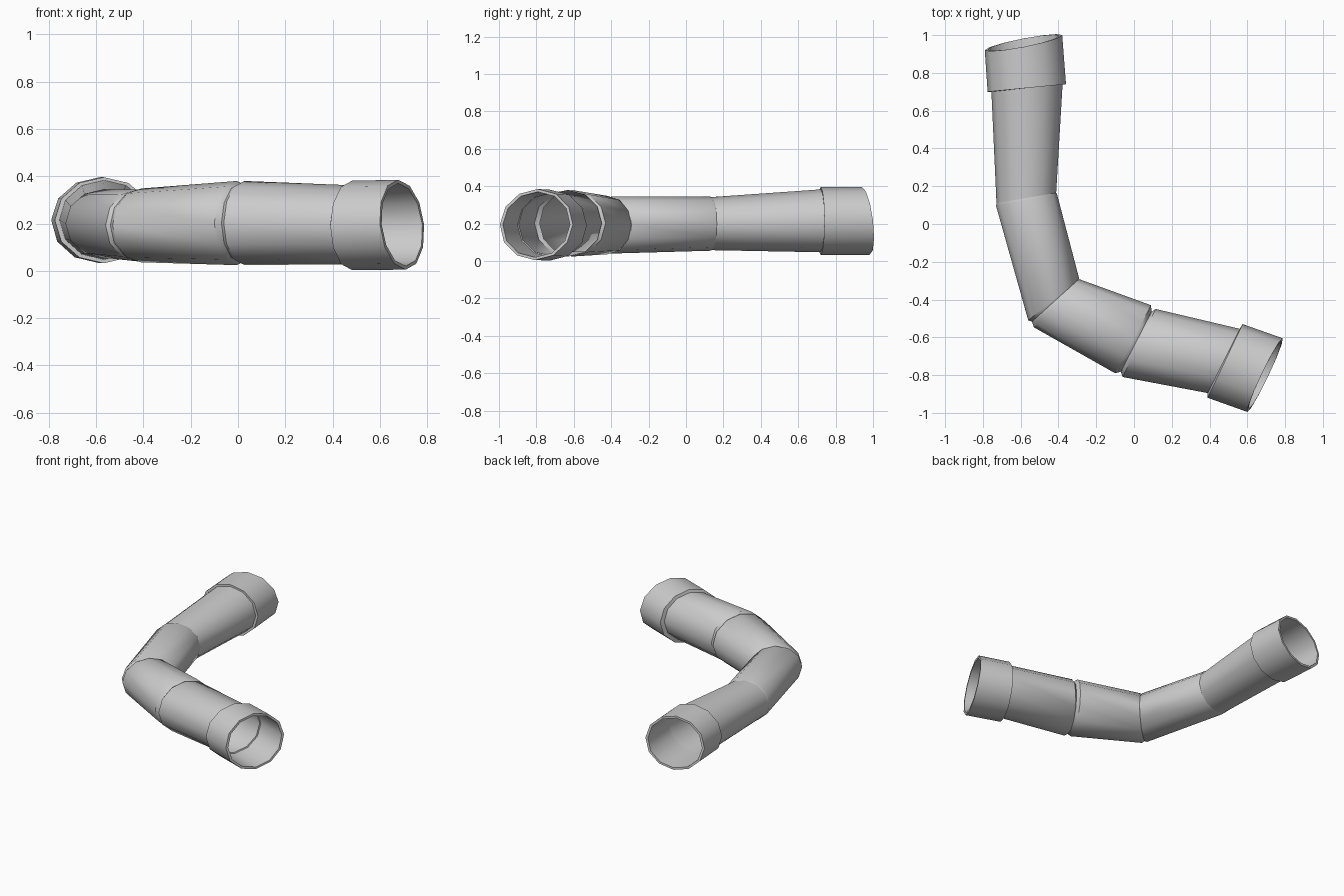
import bpy, bmesh, math
from mathutils import Vector

if "Cube" in bpy.data.objects:
    bpy.data.objects.remove(bpy.data.objects["Cube"])

SIDES = 12


def ring(left, right, cz, rz, tilt=0.0, scale=1.0, shift=(0, 0)):
    """Elliptical cross-section given its two plan-view end points;
    tilt slides the top backwards/forwards along the plan normal."""
    a, b = Vector((*left, 0)), Vector((*right, 0))
    move = Vector((*shift, 0))
    c, h = (a + b) / 2 + move, (b - a) / 2 * scale
    n = Vector((-h.y, h.x, 0)).normalized()
    pts = []
    for i in range(SIDES):
        t = 2 * math.pi * i / SIDES
        s = math.sin(t)
        p = c + h * math.cos(t) + n * tilt * s
        p.z = cz + rz * scale * s
        pts.append(p)
    return pts


def loft(name, rings):
    """Skin a series of rings into an open tube."""
    bm = bmesh.new()
    rows = [[bm.verts.new(p) for p in r] for r in rings]
    for r0, r1 in zip(rows, rows[1:]):
        for i in range(SIDES):
            j = (i + 1) % SIDES
            bm.faces.new((r0[i], r0[j], r1[j], r1[i]))
    bmesh.ops.recalc_face_normals(bm, faces=bm.faces)
    me = bpy.data.meshes.new(name)
    bm.to_mesh(me)
    bm.free()
    ob = bpy.data.objects.new(name, me)
    bpy.context.collection.objects.link(ob)
    bpy.ops.object.select_all(action='DESELECT')
    ob.select_set(True)
    bpy.context.view_layer.objects.active = ob
    bpy.ops.object.shade_smooth_by_angle(angle=math.radians(40))
    return ob


# cross-sections along the pipe, from the back mouth to the front-right mouth
a_top = ring((-0.755, 0.70), (-0.378, 0.74), 0.215, 0.168)
j1 = ring((-0.73, 0.095), (-0.408, 0.16), 0.20, 0.145)
j1_neck = ring((-0.728, 0.11), (-0.412, 0.165), 0.20, 0.142)
b_end = ring((-0.56, -0.51), (-0.29, -0.29), 0.192, 0.152)
j2_neck = ring((-0.54, -0.517), (-0.295, -0.295), 0.192, 0.148)
c_start = ring((-0.53, -0.547), (-0.29, -0.292), 0.192, 0.156)
c_end = ring((-0.10, -0.79), (0.09, -0.43), 0.202, 0.178)
j3_neck = ring((-0.07, -0.782), (0.093, -0.465), 0.202, 0.168)
d_start = ring((-0.06, -0.81), (0.115, -0.45), 0.202, 0.178)
d_end = ring((0.39, -0.895), (0.56, -0.555), 0.195, 0.167)

# pipe lengths with small necks at the mitred joints
loft("pipe_back", [a_top, j1_neck])
loft("pipe_back_bend", [j1_neck, j1, b_end, j2_neck])
loft("pipe_front_bend", [j2_neck, c_start, c_end, j3_neck])
loft("pipe_front", [j3_neck, d_start, d_end])

# socket collars: step, outer wall, rim, inner wall
collars = [
    ("collar_back", a_top,
     ((-0.775, 0.70), (-0.36, 0.74), 0.214, 0.182),
     ((-0.79, 0.92), (-0.38, 1.0), 0.215, 0.182, -0.022)),
    ("collar_front", d_end,
     ((0.39, -0.92), (0.575, -0.53), 0.192, 0.189),
     ((0.60, -0.995), (0.787, -0.605), 0.195, 0.190, 0.018)),
]
for name, pipe_end, start, mouth in collars:
    loft(name, [pipe_end, ring(*start), ring(*mouth),
                ring(*mouth, scale=0.92), ring(*start, scale=0.90)])
